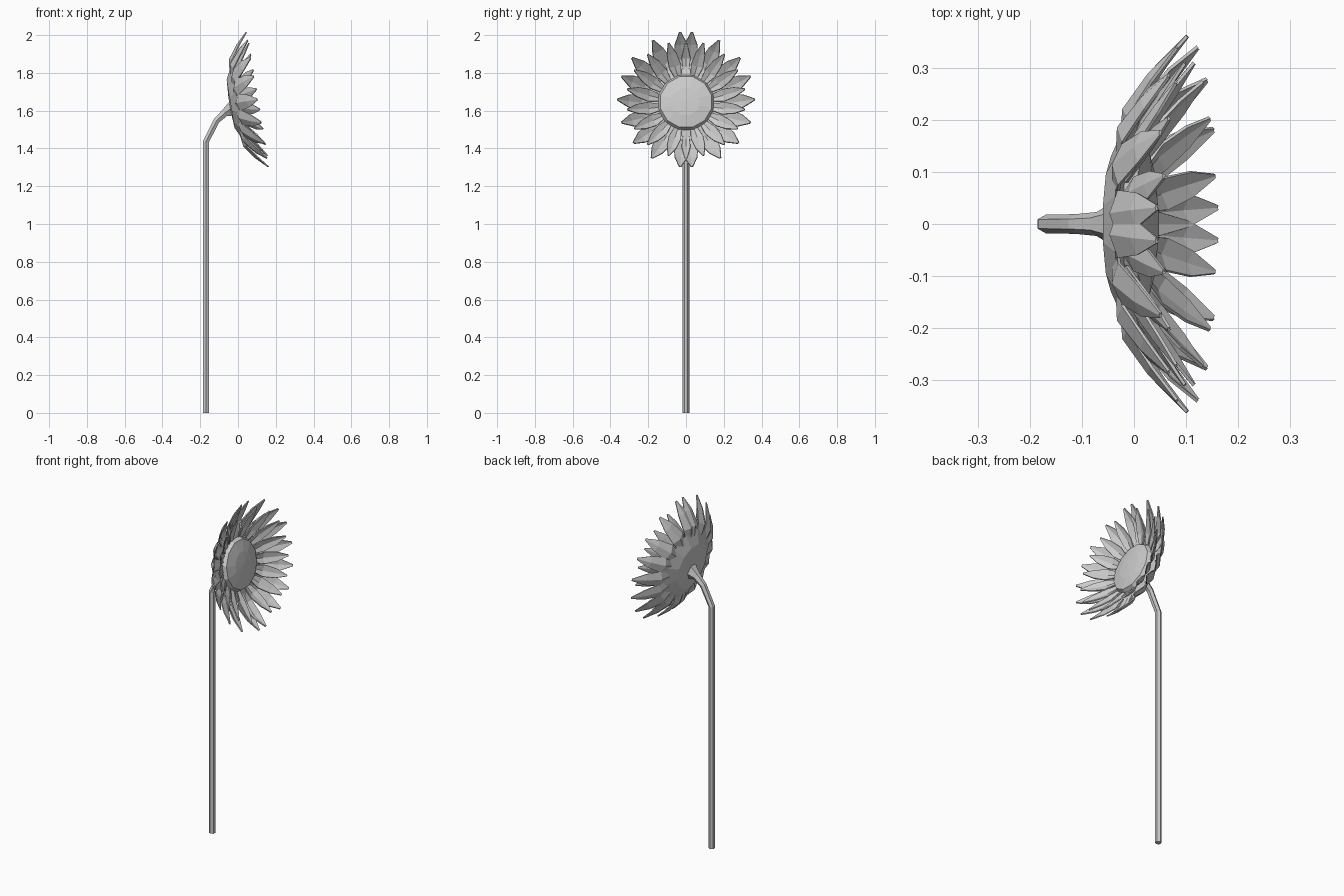
import bpy, bmesh, math
from mathutils import Vector

if "Cube" in bpy.data.objects:
    bpy.data.objects.remove(bpy.data.objects["Cube"])

# Head frame: n = facing direction (tilted slightly up), u = up in the face plane
TILT = math.radians(9.3)
C = Vector((-0.033, 0, 1.637))
N = Vector((math.cos(TILT), 0, math.sin(TILT)))
U = Vector((-math.sin(TILT), 0, math.cos(TILT)))
Y = Vector((0, 1, 0))


def finish(bm, name):
    bmesh.ops.recalc_face_normals(bm, faces=bm.faces)
    me = bpy.data.meshes.new(name)
    bm.to_mesh(me)
    bm.free()
    ob = bpy.data.objects.new(name, me)
    bpy.context.collection.objects.link(ob)
    return ob


def skin(bm, rings):
    for a, b in zip(rings, rings[1:]):
        k = len(a)
        for i in range(k):
            j = (i + 1) % k
            bm.faces.new((a[i], a[j], b[j], b[i]))
    bm.faces.new(rings[0])
    bm.faces.new(rings[-1])


def lathe(name, profile, sides):
    bm = bmesh.new()
    rings = []
    for r, h in profile:
        angles = [2 * math.pi * (i + 0.5) / sides for i in range(sides)]
        rings.append([bm.verts.new(C + N * h + (U * math.cos(a) + Y * math.sin(a)) * r)
                      for a in angles])
    skin(bm, rings)
    return finish(bm, name)


# Stem: hexagonal sweep that bends and flares into the head
path = [(-0.17, 0, 0.018), (-0.17, 1.435, 0.018), (-0.113, 1.548, 0.019),
        (-0.072, 1.586, 0.023), (-0.036, 1.613, 0.046)]
pts = [Vector((x, 0, z)) for x, z, r in path]
bm = bmesh.new()
rings = []
for i, p in enumerate(pts):
    t = Vector((0, 0, 0))
    if i > 0:
        t += (p - pts[i - 1]).normalized()
    if i < len(pts) - 1:
        t += (pts[i + 1] - p).normalized()
    t = N if i == len(pts) - 1 else t.normalized()
    side = t.cross(Y)
    rings.append([bm.verts.new(p + (Y * math.cos(k * math.pi / 3) + side * math.sin(k * math.pi / 3)) * path[i][2])
                  for k in range(6)])
skin(bm, rings)
finish(bm, "stem")

# Back dish and seed face
lathe("back_dish", [(0.04, -0.012), (0.135, -0.006), (0.21, 0.03), (0.15, 0.035)], 12)
lathe("seed_face", [(0.14, 0.02), (0.152, 0.035), (0.14, 0.058), (0.075, 0.07), (0.01, 0.073)], 12)


# Petals: folded blades, mirrored left and right
def petals(name, angles, sections, fold):
    bm = bmesh.new()
    for deg in angles:
        for s in (-1, 1):
            a = math.radians(deg) * s
            out = U * math.cos(a) + Y * math.sin(a)
            across = N.cross(out)
            rows = []
            for r, h, w in sections:
                mid = C + out * r + N * h
                drop = N * (fold * w)
                rows.append([bm.verts.new(mid - across * w), bm.verts.new(mid - drop),
                             bm.verts.new(mid + across * w)])
            for p, q in zip(rows, rows[1:]):
                for k in (0, 1):
                    bm.faces.new((p[k], p[k + 1], q[k + 1], q[k]))
    ob = finish(bm, name)
    m = ob.modifiers.new("thickness", 'SOLIDIFY')
    m.thickness = 0.006
    m.offset = 0


petals("outer_petals", (5, 29, 52, 70, 90, 110, 130, 150, 175),
       [(0.15, 0.025, 0.028), (0.235, 0.042, 0.044), (0.305, 0.09, 0.033), (0.362, 0.138, 0.005)], 0.35)
petals("inner_petals", (17, 40, 60, 80, 100, 120, 140, 163),
       [(0.148, 0.04, 0.02), (0.2, 0.065, 0.033), (0.26, 0.105, 0.026), (0.315, 0.142, 0.004)], 0.35)
